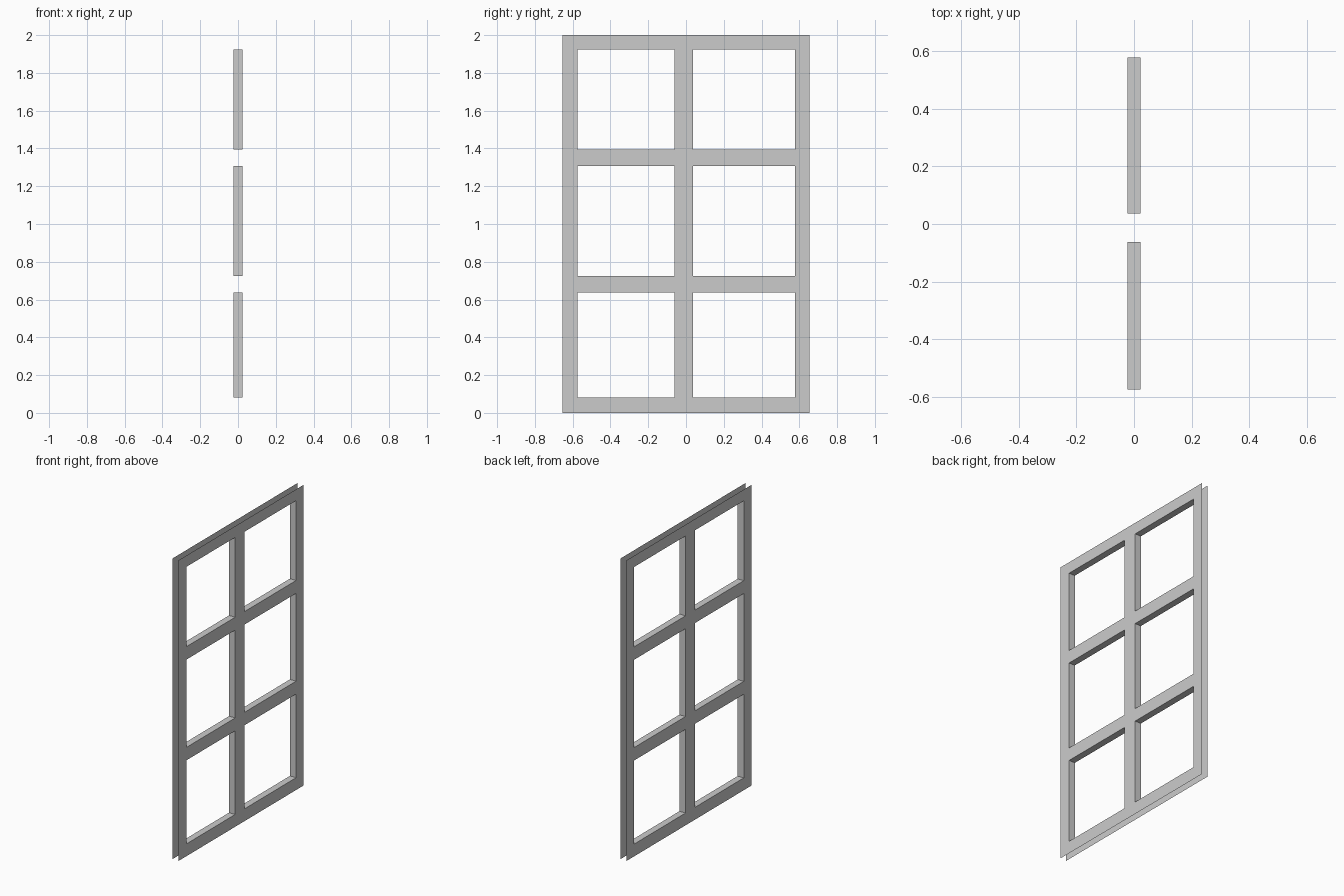
import bpy
import bmesh

cube = bpy.data.objects.get("Cube")
if cube:
    bpy.data.objects.remove(cube, do_unlink=True)

HALF = 0.0225
# Bar edges: odd-numbered intervals are openings
Y = [-0.655, -0.575, -0.062, 0.037, 0.578, 0.655]
Z = [0, 0.082, 0.638, 0.724, 1.308, 1.394, 1.925, 2]

grey = bpy.data.materials.new("light_grey")
grey.use_nodes = True
colour = (0.6, 0.6, 0.6, 1)
grey.diffuse_color = colour
grey.node_tree.nodes["Principled BSDF"].inputs["Base Color"].default_value = colour


def make_object(name, bm):
    mesh = bpy.data.meshes.new(name)
    bm.to_mesh(mesh)
    bm.free()
    mesh.materials.append(grey)
    obj = bpy.data.objects.new(name, mesh)
    bpy.context.collection.objects.link(obj)


def is_opening(i, j):
    return i % 2 == 1 and j % 2 == 1


# Two flat lattice panels, open around the outer rim
def lattice_panel(name, x):
    bm = bmesh.new()
    grid = [[bm.verts.new((x, y, z)) for z in Z] for y in Y]
    for i in range(len(Y) - 1):
        for j in range(len(Z) - 1):
            if is_opening(i, j):
                continue
            corners = [grid[i][j], grid[i + 1][j], grid[i + 1][j + 1], grid[i][j + 1]]
            bm.faces.new(corners if x > 0 else corners[::-1])
    make_object(name, bm)


lattice_panel("left_lattice_panel", HALF)
lattice_panel("right_lattice_panel", -HALF)

# Linings of the six openings, joining the two panels
bm = bmesh.new()
for i in range(len(Y) - 1):
    for j in range(len(Z) - 1):
        if not is_opening(i, j):
            continue
        loop = [(Y[i], Z[j]), (Y[i + 1], Z[j]), (Y[i + 1], Z[j + 1]), (Y[i], Z[j + 1])]
        near = [bm.verts.new((HALF, y, z)) for y, z in loop]
        far = [bm.verts.new((-HALF, y, z)) for y, z in loop]
        for a in range(4):
            b = (a + 1) % 4
            bm.faces.new((near[a], near[b], far[b], far[a]))
make_object("opening_linings", bm)
